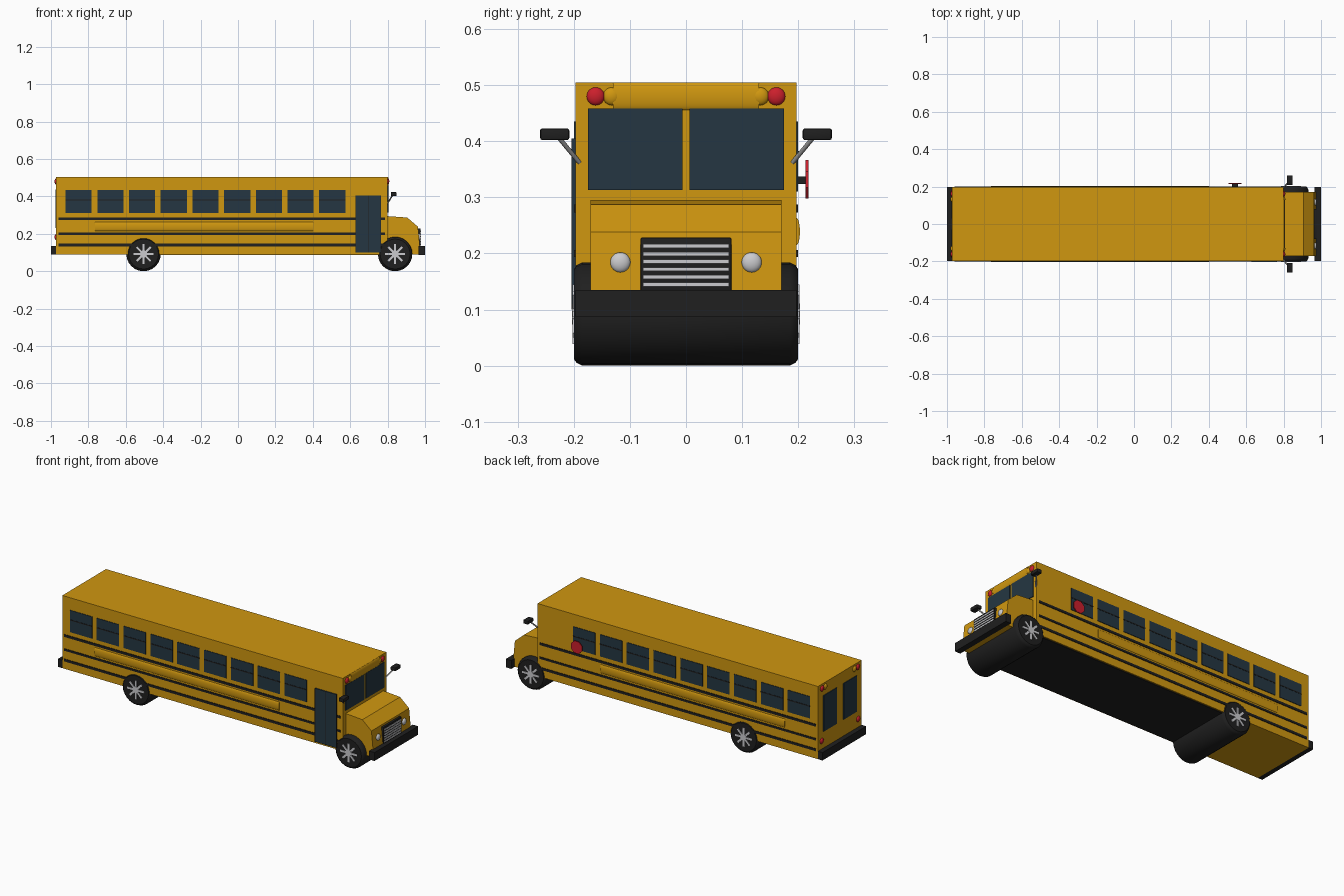
import bpy, bmesh, math
from mathutils import Matrix, Vector

if "Cube" in bpy.data.objects:
    bpy.data.objects.remove(bpy.data.objects["Cube"])


def material(name, rgb):
    m = bpy.data.materials.new(name)
    m.diffuse_color = (*rgb, 1)
    m.use_nodes = True
    m.node_tree.nodes["Principled BSDF"].inputs["Base Color"].default_value = m.diffuse_color
    return m


YELLOW = material("bus yellow", (0.63, 0.31, 0.005))
BLACK = material("rubber black", (0.014, 0.014, 0.014))
GLASS = material("dark blue glass", (0.018, 0.037, 0.054))
RED = material("signal red", (0.6, 0.014, 0.025))
SILVER = material("bright silver", (0.6, 0.6, 0.62))
GREY = material("bracket grey", (0.3, 0.3, 0.3))


def finish(name, bm, mat, smooth=False):
    bmesh.ops.recalc_face_normals(bm, faces=bm.faces)
    me = bpy.data.meshes.new(name)
    bm.to_mesh(me)
    bm.free()
    me.materials.append(mat)
    ob = bpy.data.objects.new(name, me)
    bpy.context.collection.objects.link(ob)
    if smooth:
        bpy.ops.object.select_all(action='DESELECT')
        ob.select_set(True)
        bpy.context.view_layer.objects.active = ob
        bpy.ops.object.shade_smooth_by_angle(angle=math.radians(35))
    return ob


def boxes(name, spans, mat, bevel=0):
    """One object made of boxes given as (x0, x1, y0, y1, z0, z1)."""
    bm = bmesh.new()
    for x0, x1, y0, y1, z0, z1 in spans:
        m = Matrix.Translation(((x0 + x1) / 2, (y0 + y1) / 2, (z0 + z1) / 2))
        m = m @ Matrix.Diagonal((abs(x1 - x0), abs(y1 - y0), z1 - z0, 1))
        bmesh.ops.create_cube(bm, size=1, matrix=m)
    if bevel:
        bmesh.ops.bevel(bm, geom=bm.edges[:], offset=bevel, segments=2, affect='EDGES', profile=0.5)
    return finish(name, bm, mat, bool(bevel))


def balls(name, centres, size, mat):
    bm = bmesh.new()
    for c in centres:
        bmesh.ops.create_uvsphere(bm, u_segments=20, v_segments=12, radius=1,
                                  matrix=Matrix.Translation(c) @ Matrix.Diagonal((*size, 1)))
    return finish(name, bm, mat, True)


def rod(name, a, b, radius, mat, sides=12, squash=(1, 1)):
    """Cylinder from a to b, optionally flattened across its axis."""
    a, b = Vector(a), Vector(b)
    bm = bmesh.new()
    turn = (b - a).to_track_quat('Z', 'Y').to_matrix().to_4x4()
    m = Matrix.Translation((a + b) / 2) @ Matrix.Diagonal((1, squash[0], squash[1], 1)) @ turn
    bmesh.ops.create_cone(bm, cap_ends=True, segments=sides, radius1=radius, radius2=radius,
                          depth=(b - a).length, matrix=m)
    return finish(name, bm, mat, True)


# Passenger body and floor
W = 0.197
BACK, NOSE = -0.972, 0.80
boxes("body", [(BACK, NOSE, -W, W, 0.09, 0.505)], YELLOW)
boxes("underfloor", [(-0.55, NOSE, -0.19, 0.19, 0.086, 0.0905)], BLACK)

# Hood: side profile pushed across the width
profile = [(0.79, 0.09), (0.79, 0.295), (0.905, 0.287), (0.962, 0.238), (0.972, 0.135), (0.972, 0.09)]
bm = bmesh.new()
face = bm.faces.new([bm.verts.new((x, -0.17, z)) for x, z in profile])
out = bmesh.ops.extrude_face_region(bm, geom=[face])
bmesh.ops.translate(bm, vec=(0, 0.34, 0), verts=[v for v in out["geom"] if isinstance(v, bmesh.types.BMVert)])
finish("hood", bm, YELLOW)

# Bumpers
boxes("front_bumper", [(0.966, 1.0, -W, W, 0.087, 0.135)], BLACK)
boxes("rear_bumper", [(-1.0, BACK, -W, W, 0.09, 0.135)], BLACK)

# Side windows, dividers, stripes and rub rails
windows, bars, stripes = [], [], []
for s in (-1, 1):
    for i in range(9):
        x = -0.922 + i * 0.1695
        windows.append((x, x + 0.14, s * 0.19, s * 0.2, 0.31, 0.435))
        bars.append((x, x + 0.14, s * 0.19, s * 0.2012, 0.377, 0.383))
    for z, h in ((0.28, 0.007), (0.2, 0.006), (0.14, 0.007)):
        ends = [(-0.96, 0.628), (0.765, 0.785)] if s < 0 else [(-0.96, 0.785)]
        stripes += [(a, b, s * 0.19, s * 0.2, z - h, z + h) for a, b in ends]
    rod("side_rail", (-0.765, s * W, 0.239), (0.4, s * W, 0.239), 0.024, YELLOW, 24, (0.25, 1)).location.z = 0
boxes("side_windows", windows, GLASS)
boxes("window_bars", bars, BLACK)
boxes("side_stripes", stripes, BLACK)

# Folding entry door
boxes("entry_door", [(0.628, 0.765, -0.203, -0.19, 0.1, 0.405)], GLASS)
boxes("entry_door_trim", [(x - 0.002, x + 0.002, -0.2045, -0.19, 0.1, 0.405) for x in (0.63, 0.6965, 0.763)], BLACK)

# Windshield and back windows
boxes("windshield", [(0.79, 0.804, -0.175, -0.006, 0.313, 0.458),
                     (0.79, 0.804, 0.006, 0.175, 0.313, 0.458)], GLASS)
boxes("back_windows", [(BACK - 0.004, BACK + 0.01, -0.15, -0.03, 0.23, 0.436),
                       (BACK - 0.004, BACK + 0.01, 0.03, 0.15, 0.23, 0.436)], GLASS)

# Rounded header above the windshield
rod("front_header", (NOSE, -0.13, 0.48), (NOSE, 0.13, 0.48), 0.0245, YELLOW, 32, (1, 1)).scale = (1, 1, 1)
bpy.data.objects["front_header"].matrix_world = (
    Matrix.Translation((NOSE, 0, 0)) @ Matrix.Diagonal((0.3, 1, 1, 1)) @ Matrix.Translation((-NOSE, 0, 0)))

# Warning lamps, tail lamps and headlights
lamp = (0.009, 0.016, 0.016)
for label, x in (("front", NOSE), ("back", BACK)):
    balls(label + "_red_lamps", [(x, s * 0.161, 0.48) for s in (-1, 1)], lamp, RED)
    balls(label + "_amber_lamps", [(x, s * 0.132, 0.48) for s in (-1, 1)], lamp, YELLOW)
balls("tail_lamps", [(BACK, s * 0.165, 0.182) for s in (-1, 1)], lamp, RED)
balls("headlights", [(0.967, s * 0.117, 0.184) for s in (-1, 1)], (0.01, 0.018, 0.018), SILVER)

# Grille
boxes("grille_frame", [(0.955, 0.976, -0.081, 0.081, 0.134, 0.228)], BLACK, 0.002)
boxes("grille_bars", [(0.96, 0.979, -0.077, 0.077, 0.141 + i * 0.0137, 0.148 + i * 0.0137)
                      for i in range(6)], SILVER)

# Mirrors on angled arms
for s in (-1, 1):
    rod("mirror_arm", (0.798, s * 0.19, 0.362), (0.828, s * 0.228, 0.408), 0.004, GREY)
    boxes("mirror", [(0.817, 0.848, s * 0.208, s * 0.26, 0.402, 0.423)], BLACK, 0.004)

# Stop paddle on the left side
boxes("paddle_mount", [(0.525, 0.555, 0.19, 0.214, 0.324, 0.337)], BLACK)
bm = bmesh.new()
m = (Matrix.Translation((0.54, 0.2155, 0.332)) @ Matrix.Rotation(math.pi / 2, 4, 'X')
     @ Matrix.Rotation(math.pi / 8, 4, 'Z'))
bmesh.ops.create_cone(bm, cap_ends=True, segments=8, radius1=0.037, radius2=0.037, depth=0.005, matrix=m)
finish("stop_paddle", bm, RED)

# Wheels: full-width rollers with rounded shoulders and star hubs
R = 0.092
tyre = [(-0.2, 0.055), (-0.2, 0.08), (-0.195, 0.087), (-0.185, R),
        (0.185, R), (0.195, 0.087), (0.2, 0.08), (0.2, 0.055)]
for label, cx in (("front", 0.84), ("rear", -0.505)):
    bm = bmesh.new()
    rings = [[bm.verts.new((cx + r * math.sin(i * math.pi / 12), y, R + r * math.cos(i * math.pi / 12)))
              for i in range(24)] for y, r in tyre]
    for a, b in zip(rings, rings[1:]):
        for i in range(24):
            j = (i + 1) % 24
            bm.faces.new((a[i], a[j], b[j], b[i]))
    bm.faces.new(rings[0])
    bm.faces.new(rings[-1])
    finish(label + "_wheels", bm, BLACK, True)
    bm = bmesh.new()
    for s in (-1, 1):
        centre = Matrix.Translation((cx, s * 0.2, R))
        for k in range(4):
            bmesh.ops.create_cube(bm, size=1, matrix=centre @ Matrix.Rotation(k * math.pi / 4, 4, 'Y')
                                  @ Matrix.Diagonal((0.106, 0.005, 0.011, 1)))
        bmesh.ops.create_cone(bm, cap_ends=True, segments=16, radius1=0.019, radius2=0.019, depth=0.007,
                              matrix=centre @ Matrix.Rotation(math.pi / 2, 4, 'X'))
    finish(label + "_hubs", bm, SILVER)
